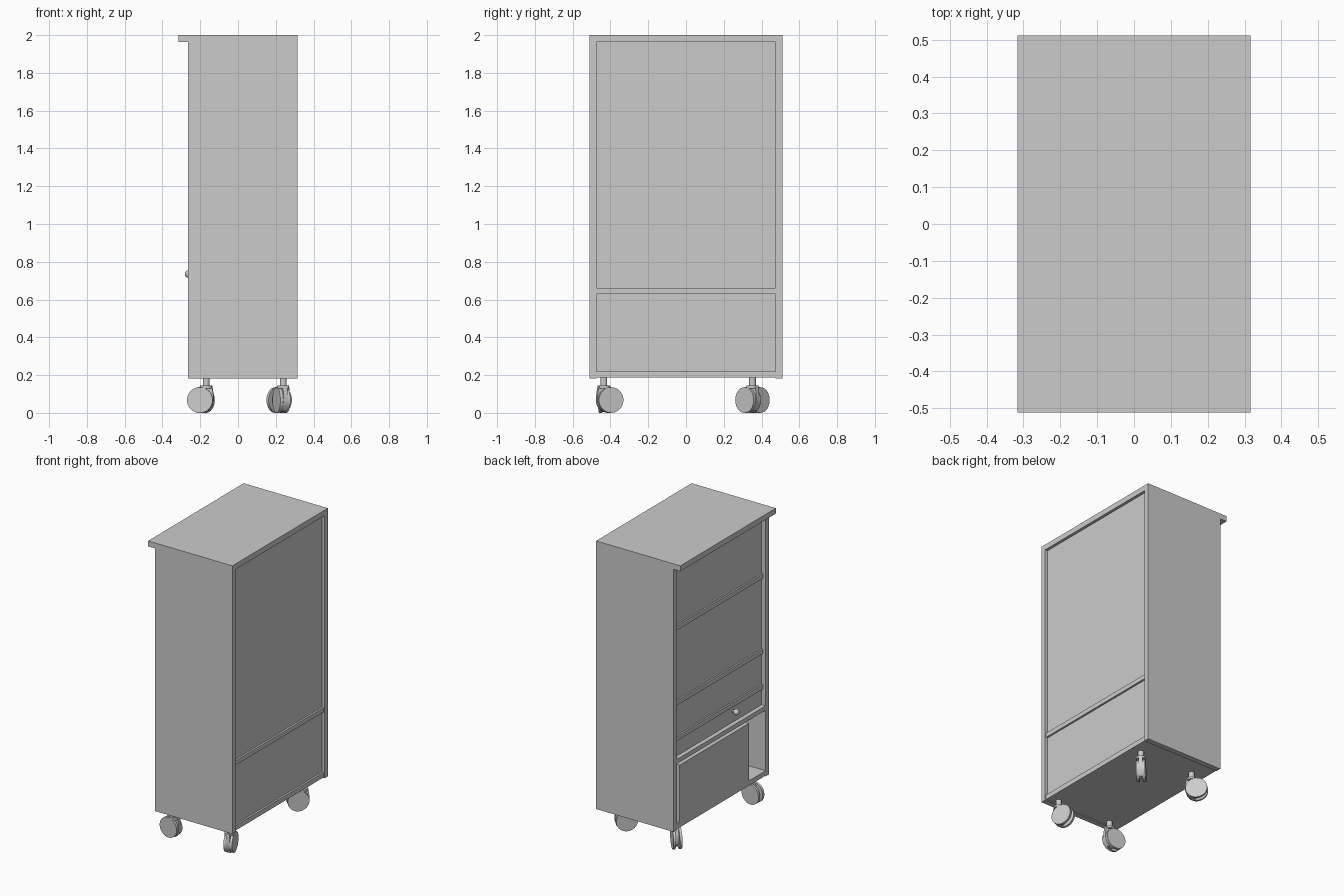
import bpy, bmesh, math
from mathutils import Matrix, Vector

cube = bpy.data.objects.get("Cube")
if cube:
    bpy.data.objects.remove(cube)

GREY = (0.6, 0.6, 0.6, 1)
mat = bpy.data.materials.new("plain grey")
mat.use_nodes = True
mat.diffuse_color = GREY
mat.node_tree.nodes["Principled BSDF"].inputs["Base Color"].default_value = GREY


def finish(name, bm, smooth=False):
    mesh = bpy.data.meshes.new(name)
    bmesh.ops.recalc_face_normals(bm, faces=bm.faces)
    bm.to_mesh(mesh)
    bm.free()
    mesh.materials.append(mat)
    obj = bpy.data.objects.new(name, mesh)
    bpy.context.collection.objects.link(obj)
    if smooth:
        bpy.ops.object.select_all(action='DESELECT')
        obj.select_set(True)
        bpy.context.view_layer.objects.active = obj
        bpy.ops.object.shade_smooth_by_angle(angle=math.radians(35))


def box(name, x, y, z):
    """Box from (low, high) ranges on each axis."""
    bm = bmesh.new()
    size = Vector((x[1] - x[0], y[1] - y[0], z[1] - z[0]))
    mid = Vector((sum(x), sum(y), sum(z))) / 2
    bmesh.ops.create_cube(bm, size=1, matrix=Matrix.Translation(mid) @ Matrix.Diagonal(size).to_4x4())
    finish(name, bm)


# Cabinet shell
FRONT, BACK, HALF, INNER = -0.265, 0.316, 0.512, 0.475
WIDE = (-INNER, INNER)
box("top_board", (-0.316, BACK), (-HALF, HALF), (1.963, 2))
box("right_side_panel", (FRONT, BACK), (-HALF, -INNER), (0.182, 1.963))
box("left_side_panel", (FRONT, BACK), (INNER, HALF), (0.182, 1.963))
box("bottom_board", (FRONT, 0.31), WIDE, (0.187, 0.22))
box("middle_shelf", (FRONT, 0.31), WIDE, (0.63, 0.66))
box("upper_rear_panel", (0.28, 0.297), WIDE, (0.66, 1.963))
box("lower_rear_panel", (0.28, 0.297), WIDE, (0.22, 0.63))

# Closed upper face with slim protruding rails
box("upper_face_panel", (-0.235, -0.215), WIDE, (0.66, 1.963))
for i, top in enumerate((0.80, 1.04, 1.55)):
    box(f"shelf_rail_{i + 1}", (-0.246, -0.235), WIDE, (top - 0.03, top))

# Pull-out bin in the lower bay
box("lower_bin", (FRONT, 0.25), (-0.295, 0.447), (0.22, 0.61))


def cylinder(bm, radius, depth, matrix):
    bmesh.ops.create_cone(bm, cap_ends=True, segments=32, radius1=radius, radius2=radius,
                          depth=depth, matrix=matrix)


# Round knob on a short neck
bm = bmesh.new()
bmesh.ops.create_uvsphere(bm, u_segments=16, v_segments=10, radius=0.02,
                          matrix=Matrix.Translation((-0.262, -0.165, 0.735)))
cylinder(bm, 0.009, 0.03, Matrix.Translation((-0.245, -0.165, 0.735)) @ Matrix.Rotation(math.pi / 2, 4, 'Y'))
finish("knob", bm, True)


def caster(label, x, y, degrees):
    """Twin-wheel swivel caster; the wheels trail from the stem at the given heading."""
    place = Matrix.Translation((x, y, 0)) @ Matrix.Rotation(math.radians(degrees), 4, 'Z')
    axle = Matrix.Rotation(math.pi / 2, 4, 'X')

    bm = bmesh.new()
    for side in (-0.02, 0.02):
        cylinder(bm, 0.068, 0.016, place @ Matrix.Translation((0.032, side, 0.068)) @ axle)
    finish(label + "_wheels", bm, True)

    # Stem and crown
    bm = bmesh.new()
    cylinder(bm, 0.018, 0.055, place @ Matrix.Translation((0, 0, 0.163)))
    cylinder(bm, 0.031, 0.014, place @ Matrix.Translation((0, 0, 0.137)))
    # Hood between the wheels, rounded around the leading side
    outline = [(-0.031, 0.144), (-0.038, 0.1), (-0.04, 0.068), (-0.03, 0.035), (-0.01, 0.01),
               (0.02, 0.006), (0.05, 0.03), (0.06, 0.068), (0.05, 0.11), (0.031, 0.144)]
    hood = bm.faces.new([bm.verts.new(place @ Vector((px, -0.012, pz))) for px, pz in outline])
    new = bmesh.ops.extrude_face_region(bm, geom=[hood])["geom"]
    bmesh.ops.translate(bm, vec=place.to_3x3() @ Vector((0, 0.024, 0)),
                        verts=[v for v in new if isinstance(v, bmesh.types.BMVert)])
    finish(label + "_hood", bm, True)


caster("front_right_caster", -0.168, -0.435, 175)
caster("front_left_caster", 0.24, -0.435, 108)
caster("rear_right_caster", -0.168, 0.352, 134)
caster("rear_left_caster", 0.24, 0.352, 226)
